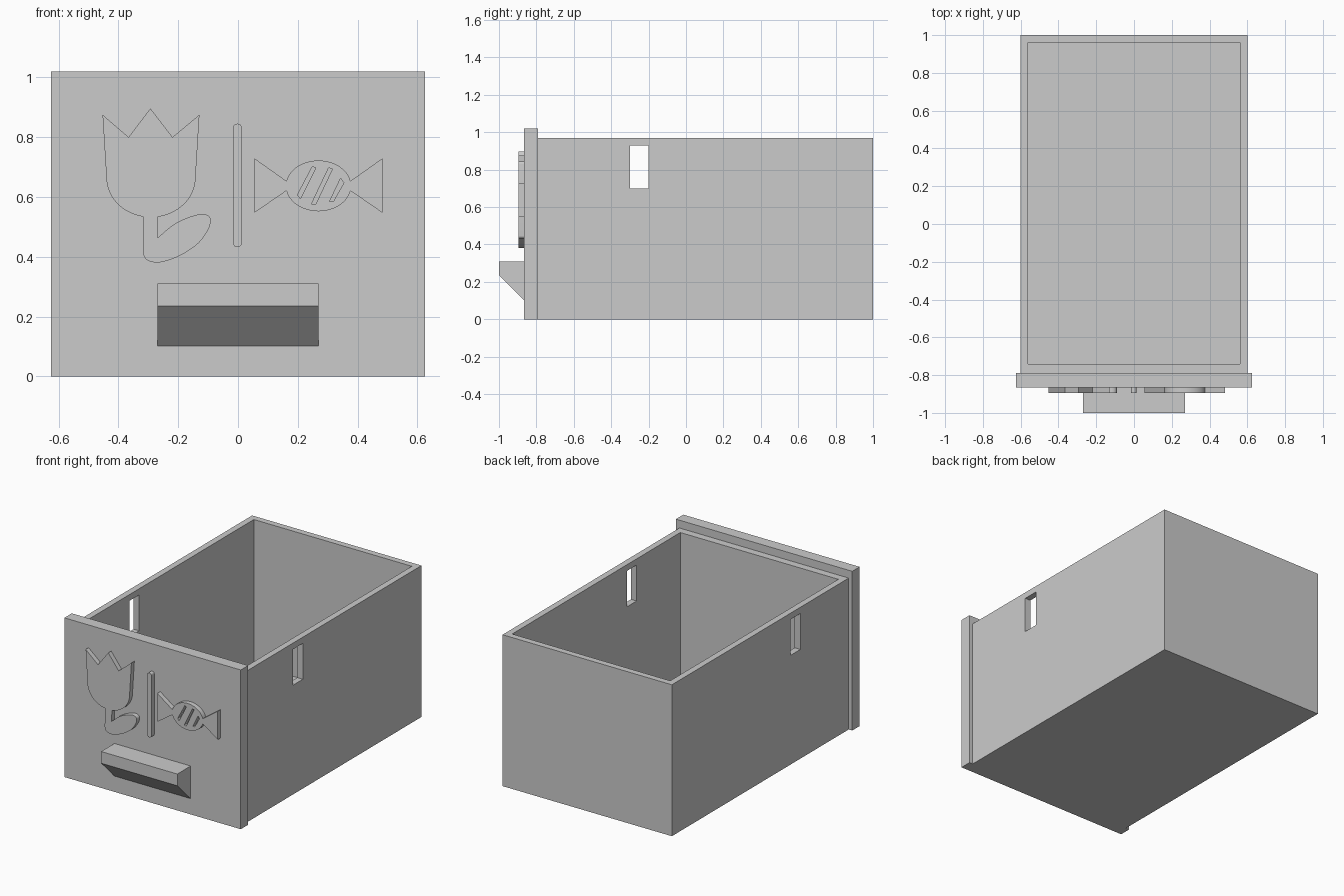
import bpy, bmesh
from math import cos, sin, pi, radians
from mathutils import Vector

cube = bpy.data.objects.get("Cube")
if cube:
    bpy.data.objects.remove(cube, do_unlink=True)

grey = bpy.data.materials.new("plain grey")
grey.use_nodes = True
grey.diffuse_color = (0.6, 0.6, 0.6, 1)
grey.node_tree.nodes["Principled BSDF"].inputs["Base Color"].default_value = (0.6, 0.6, 0.6, 1)


def prism(name, outline, start, end, axis="y"):
    """Extrude a 2D outline: (x, z) along y, or (y, z) along x."""
    bm = bmesh.new()
    place = (lambda p: (p[0], start, p[1])) if axis == "y" else (lambda p: (start, p[0], p[1]))
    face = bm.faces.new([bm.verts.new(place(p)) for p in outline])
    grown = bmesh.ops.extrude_face_region(bm, geom=[face])["geom"]
    move = Vector((0, end - start, 0)) if axis == "y" else Vector((end - start, 0, 0))
    bmesh.ops.translate(bm, vec=move, verts=[v for v in grown if isinstance(v, bmesh.types.BMVert)])
    bmesh.ops.recalc_face_normals(bm, faces=bm.faces)
    mesh = bpy.data.meshes.new(name)
    bm.to_mesh(mesh)
    bm.free()
    mesh.materials.append(grey)
    obj = bpy.data.objects.new(name, mesh)
    bpy.context.collection.objects.link(obj)
    return obj


def block(name, x, y, z):
    outline = [(x[0], z[0]), (x[1], z[0]), (x[1], z[1]), (x[0], z[1])]
    return prism(name, outline, *y)


def activate(obj):
    bpy.ops.object.select_all(action="DESELECT")
    obj.select_set(True)
    bpy.context.view_layer.objects.active = obj


def cut(obj, cutters):
    activate(obj)
    for cutter in cutters:
        mod = obj.modifiers.new("cut", "BOOLEAN")
        mod.operation, mod.solver, mod.object = "DIFFERENCE", "EXACT", cutter
        bpy.ops.object.modifier_apply(modifier=mod.name)
        bpy.data.objects.remove(cutter, do_unlink=True)


def arc(cx, cz, rx, rz, a, b, n=24):
    """Points on an ellipse from angle a to b in degrees."""
    angles = [radians(a + (b - a) * i / n) for i in range(n + 1)]
    return [(cx + rx * cos(t), cz + rz * sin(t)) for t in angles]


def smooth_path(points, steps=6):
    """Catmull-Rom curve through the points."""
    pts = [Vector(p) for p in [points[0]] + points + [points[-1]]]
    out = []
    for p0, p1, p2, p3 in zip(pts, pts[1:], pts[2:], pts[3:]):
        for i in range(steps):
            t = i / steps
            out.append(0.5 * (2 * p1 + (p2 - p0) * t + (2 * p0 - 5 * p1 + 4 * p2 - p3) * t ** 2
                              + (3 * p1 - p0 - 3 * p2 + p3) * t ** 3))
    return [tuple(p) for p in out] + [points[-1]]


# Open drawer box with a slot through both side walls
box = block("drawer_box", (-0.6, 0.6), (-0.79, 1), (0, 0.97))
cut(box, [block("cavity", (-0.56, 0.56), (-0.742, 0.96), (0.04, 1.2)),
          block("slots", (-0.8, 0.8), (-0.3, -0.2), (0.7, 0.93))])

# Front panel and wedge handle
block("front_panel", (-0.625, 0.625), (-0.865, -0.79), (0, 1.02))
prism("handle", [(-0.864, 0.1), (-1, 0.235), (-1, 0.31), (-0.864, 0.31)], -0.27, 0.27, "x")

FRONT, BACK = -0.895, -0.862

# Raised tulip: crown, rounded cup, stem and leaf in one outline
crown = [(-0.453, 0.875), (-0.366, 0.8), (-0.293, 0.896), (-0.219, 0.8), (-0.129, 0.875)]
leaf = smooth_path([(-0.269, 0.463), (-0.215, 0.508), (-0.162, 0.533), (-0.115, 0.543), (-0.092, 0.527),
                    (-0.1, 0.49), (-0.135, 0.443), (-0.196, 0.403), (-0.263, 0.381),
                    (-0.306, 0.39), (-0.318, 0.415)])
cup_right = arc(-0.291, 0.665, 0.149, 0.133, 0, -81)
cup_left = arc(-0.291, 0.665, 0.149, 0.133, -100, -180)
tulip = prism("tulip", crown + cup_right + leaf + cup_left, FRONT, BACK)

# Raised divider bar with round ends
bar = prism("divider_bar", arc(-0.002, 0.83, 0.015, 0.015, 0, 180, 12)
            + arc(-0.002, 0.447, 0.015, 0.015, 180, 360, 12), FRONT, BACK)

# Raised wrapped candy with three slanted stripes cut out
candy = prism("candy", arc(0.269, 0.637, 0.109, 0.085, 11, 169)
              + [(0.055, 0.729), (0.055, 0.547)]
              + arc(0.269, 0.637, 0.109, 0.085, 191, 349)
              + [(0.483, 0.547), (0.483, 0.729)], FRONT, BACK)
stripes = [[(0.199, 0.607), (0.209, 0.594), (0.26, 0.697), (0.249, 0.702)],
           [(0.246, 0.577), (0.259, 0.574), (0.316, 0.694), (0.303, 0.697)],
           [(0.306, 0.584), (0.319, 0.585), (0.354, 0.647), (0.343, 0.662)]]
cut(candy, [prism("stripe", s, -1, -0.8) for s in stripes])

for motif in (tulip, bar, candy):
    activate(motif)
    bpy.ops.object.shade_smooth_by_angle(angle=radians(30))
